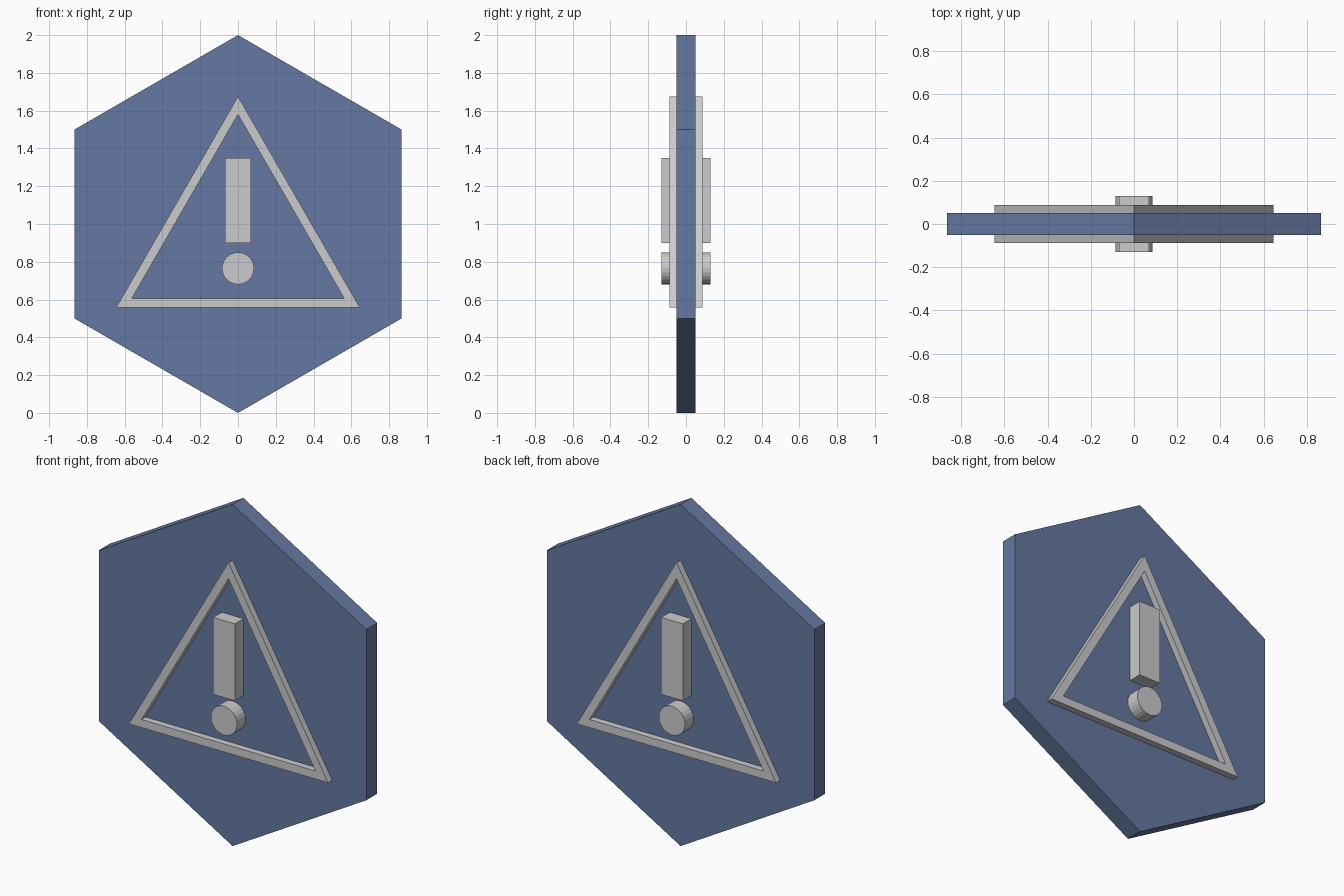
import bpy, bmesh
from math import sin, cos, pi

if "Cube" in bpy.data.objects:
    bpy.data.objects.remove(bpy.data.objects["Cube"])


def ngon(n, r, cz):
    """Regular polygon in the xz plane with one corner straight up."""
    return [(r * sin(2 * pi * i / n), cz + r * cos(2 * pi * i / n)) for i in range(n)]


def finish(name, bm, material=None):
    bmesh.ops.recalc_face_normals(bm, faces=bm.faces)
    mesh = bpy.data.meshes.new(name)
    bm.to_mesh(mesh)
    bm.free()
    if material:
        mesh.materials.append(material)
    bpy.context.collection.objects.link(bpy.data.objects.new(name, mesh))


def prism(name, outline, y0, y1, material=None):
    bm = bmesh.new()
    a, b = [[bm.verts.new((x, y, z)) for x, z in outline] for y in (y0, y1)]
    bm.faces.new(a)
    bm.faces.new(b)
    for i in range(len(a)):
        j = (i + 1) % len(a)
        bm.faces.new((a[i], a[j], b[j], b[i]))
    finish(name, bm, material)


def frame(name, outer, inner, y0, y1):
    bm = bmesh.new()
    # rectangular section swept round the outline
    loops = [[bm.verts.new((x, y, z)) for x, z in pts]
             for pts, y in ((outer, y0), (outer, y1), (inner, y1), (inner, y0))]
    n = len(outer)
    for k in range(4):
        p, q = loops[k], loops[(k + 1) % 4]
        for i in range(n):
            j = (i + 1) % n
            bm.faces.new((p[i], p[j], q[j], q[i]))
    finish(name, bm)


blue = bpy.data.materials.new("plate_blue")
blue.diffuse_color = (0.13, 0.19, 0.36, 1)
blue.use_nodes = True
blue.node_tree.nodes["Principled BSDF"].inputs["Base Color"].default_value = blue.diffuse_color

# Hexagonal plate
prism("hexagon_plate", ngon(6, 1.0, 1.0), -0.05, 0.05, blue)

# Raised warning symbol on both faces
bar = [(-0.07, 0.9), (0.07, 0.9), (0.07, 1.35), (-0.07, 1.35)]
for side, s in (("front", -1), ("back", 1)):
    frame(f"{side}_triangle_frame", ngon(3, 0.745, 0.93), ngon(3, 0.65, 0.93),
          s * 0.05, s * 0.088)
    prism(f"{side}_exclamation_bar", bar, s * 0.05, s * 0.13)
    prism(f"{side}_exclamation_dot", ngon(24, 0.085, 0.765), s * 0.05, s * 0.13)
